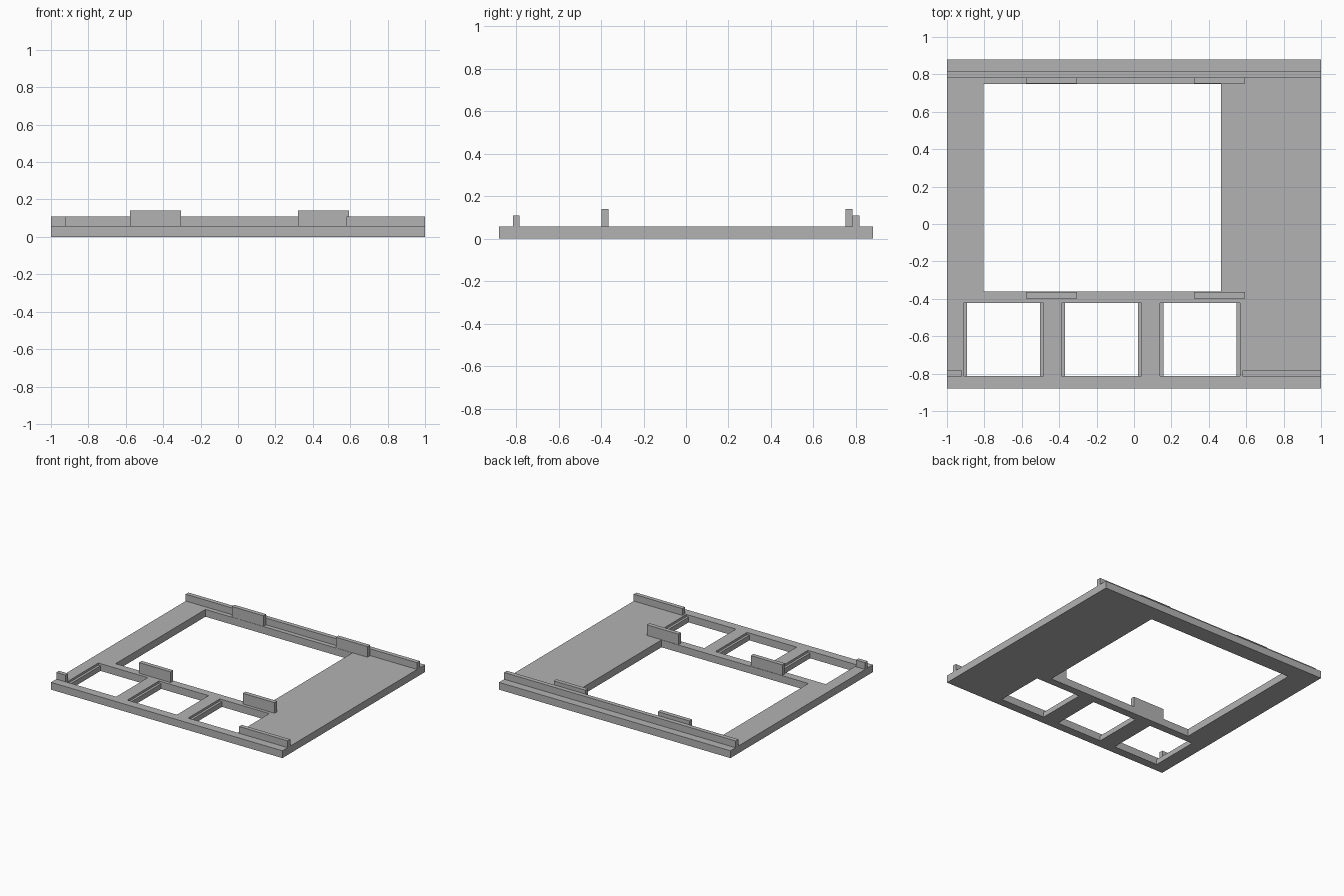
import bpy
from mathutils import Vector

cube = bpy.data.objects.get("Cube")
if cube:
    bpy.data.objects.remove(cube, do_unlink=True)

grey = bpy.data.materials.new("light_grey")
grey.use_nodes = True
colour = (0.45, 0.45, 0.45, 1)
grey.diffuse_color = colour
grey.node_tree.nodes["Principled BSDF"].inputs["Base Color"].default_value = colour


def box(name, x, y, z):
    """Box spanning the given x, y and z ranges."""
    bpy.ops.mesh.primitive_cube_add(size=1)
    ob = bpy.context.object
    ob.name = name
    low, high = (Vector(c) for c in zip(x, y, z))
    for v in ob.data.vertices:
        v.co = (low + high) / 2 + v.co * (high - low)
    ob.data.materials.append(grey)
    return ob


def cut(target, x, y, z):
    """Cut a box-shaped opening and discard the cutter."""
    cutter = box("cutter", x, y, z)
    cutter.hide_render = True
    mod = target.modifiers.new("opening", 'BOOLEAN')
    mod.operation = 'DIFFERENCE'
    mod.solver = 'EXACT'
    mod.object = cutter
    bpy.context.view_layer.objects.active = target
    bpy.ops.object.modifier_apply(modifier=mod.name)
    bpy.data.objects.remove(cutter, do_unlink=True)


TOP = 0.057       # plate thickness
LEDGE = 0.04      # height of the ledges in the small openings
THROUGH = (-0.1, 0.2)

# Base plate with one large opening
plate = box("base_plate", (-1, 1), (-0.88, 0.88), (0, TOP))
cut(plate, (-0.805, 0.465), (-0.361, 0.748), THROUGH)

# Three square openings, widened above a ledge on both sides
for i in range(3):
    mid = -0.698 + i * 0.525
    cut(plate, (mid - 0.195, mid + 0.195), (-0.813, -0.422), THROUGH)
    cut(plate, (mid - 0.214, mid + 0.214), (-0.813, -0.422), (LEDGE, 0.2))

# Low rails along the back and front
rail_z = (TOP, 0.11)
box("back_rail", (-1, 1), (0.783, 0.817), rail_z)
box("front_right_rail", (-1, -0.92), (-0.815, -0.783), rail_z)
box("front_left_rail", (0.58, 1), (-0.815, -0.783), rail_z)

# Upright tabs on either side of the large opening
for side, x in (("right", (-0.578, -0.305)), ("left", (0.32, 0.594))):
    for row, y in (("back", (0.75, 0.783)), ("middle", (-0.397, -0.364))):
        box(f"{row}_{side}_tab", x, y, (TOP, 0.14))
